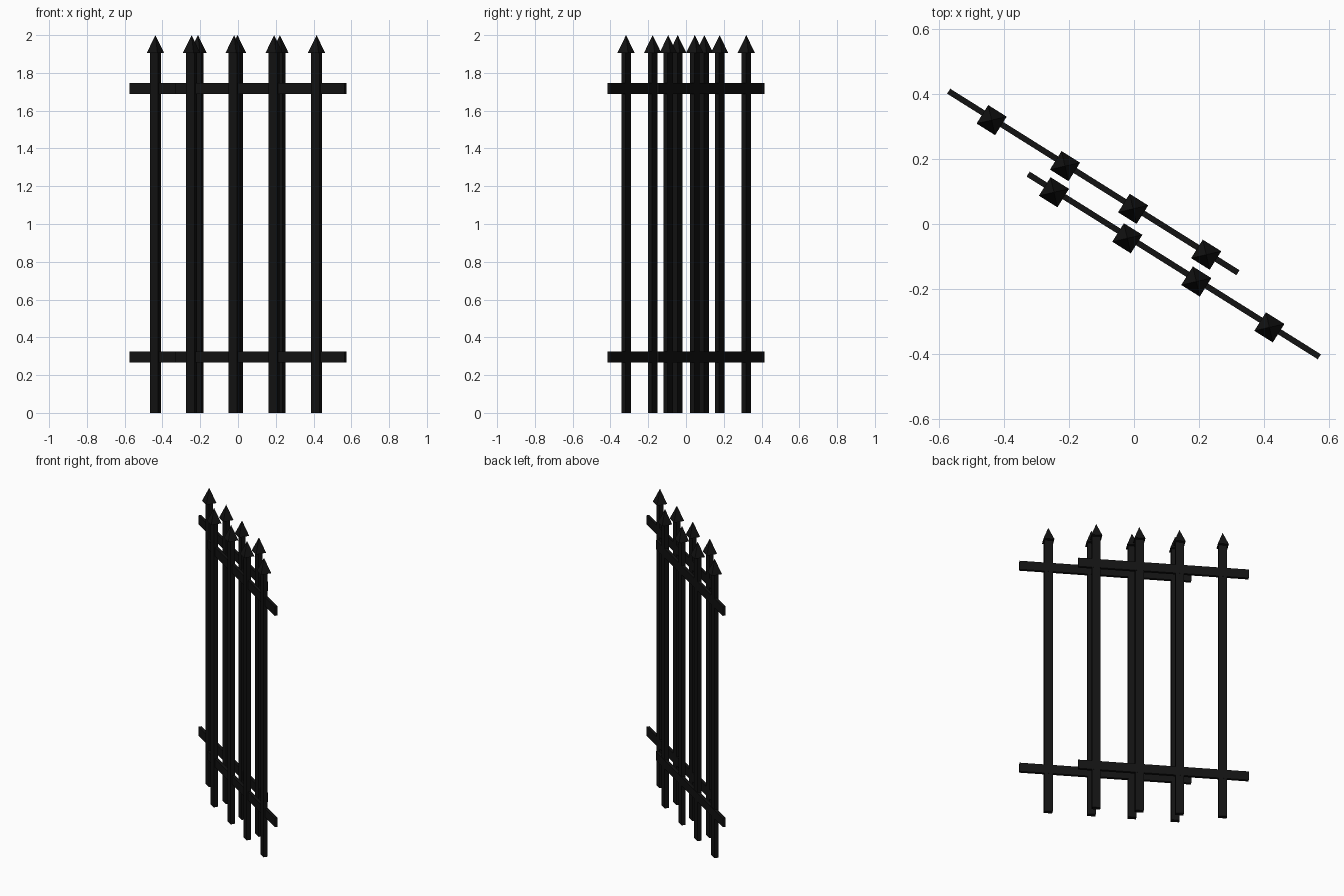
import bpy, bmesh, math
from mathutils import Matrix

if "Cube" in bpy.data.objects:
    bpy.data.objects.remove(bpy.data.objects["Cube"])

ANGLE = math.radians(-32.1)      # both panels run diagonally in plan
ROT = Matrix.Rotation(ANGLE, 4, 'Z')

iron = bpy.data.materials.new("black_iron")
iron.diffuse_color = (0.006, 0.006, 0.006, 1)
iron.use_nodes = True
iron.node_tree.nodes["Principled BSDF"].inputs["Base Color"].default_value = iron.diffuse_color


def finish(bm, name):
    bmesh.ops.transform(bm, matrix=ROT, verts=bm.verts)
    mesh = bpy.data.meshes.new(name)
    bm.to_mesh(mesh)
    bm.free()
    mesh.materials.append(iron)
    obj = bpy.data.objects.new(name, mesh)
    bpy.context.collection.objects.link(obj)


def box(name, u0, u1, n0, n1, z0, z1):
    bm = bmesh.new()
    mat = (Matrix.Translation(((u0 + u1) / 2, (n0 + n1) / 2, (z0 + z1) / 2))
           @ Matrix.Diagonal((u1 - u0, n1 - n0, z1 - z0, 1)))
    bmesh.ops.create_cube(bm, size=1, matrix=mat)
    finish(bm, name)


def spike(name, u, n, width, z0, z1):
    bm = bmesh.new()
    # four-sided pyramid turned so its base edges follow the panel
    mat = Matrix.Translation((u, n, (z0 + z1) / 2)) @ Matrix.Rotation(math.pi / 4, 4, 'Z')
    bmesh.ops.create_cone(bm, cap_ends=True, segments=4, radius1=width / math.sqrt(2),
                          radius2=0, depth=z1 - z0, matrix=mat)
    finish(bm, name)


# name, rail span along panel, rail offset, post offset, post positions
PANELS = [
    ("back", (-0.699, 0.350), 0.043, 0.038, (-0.540, -0.274, -0.027, 0.238)),
    ("front", (-0.357, 0.699), -0.043, -0.048, (-0.260, 0.006, 0.256, 0.521)),
]

for side, (r0, r1), rail_n, post_n, posts in PANELS:
    # flat horizontal rails
    for level, z in (("lower", 0.296), ("upper", 1.717)):
        box(f"{side}_{level}_rail", r0, r1, rail_n - 0.009, rail_n + 0.009,
            z - 0.03, z + 0.03)
    # flat posts with pointed heads
    for i, u in enumerate(posts, 1):
        box(f"{side}_post_{i}", u - 0.026, u + 0.026, post_n - 0.0135, post_n + 0.0135,
            0, 1.91)
        spike(f"{side}_spike_{i}", u, post_n, 0.067, 1.905, 2.0)
